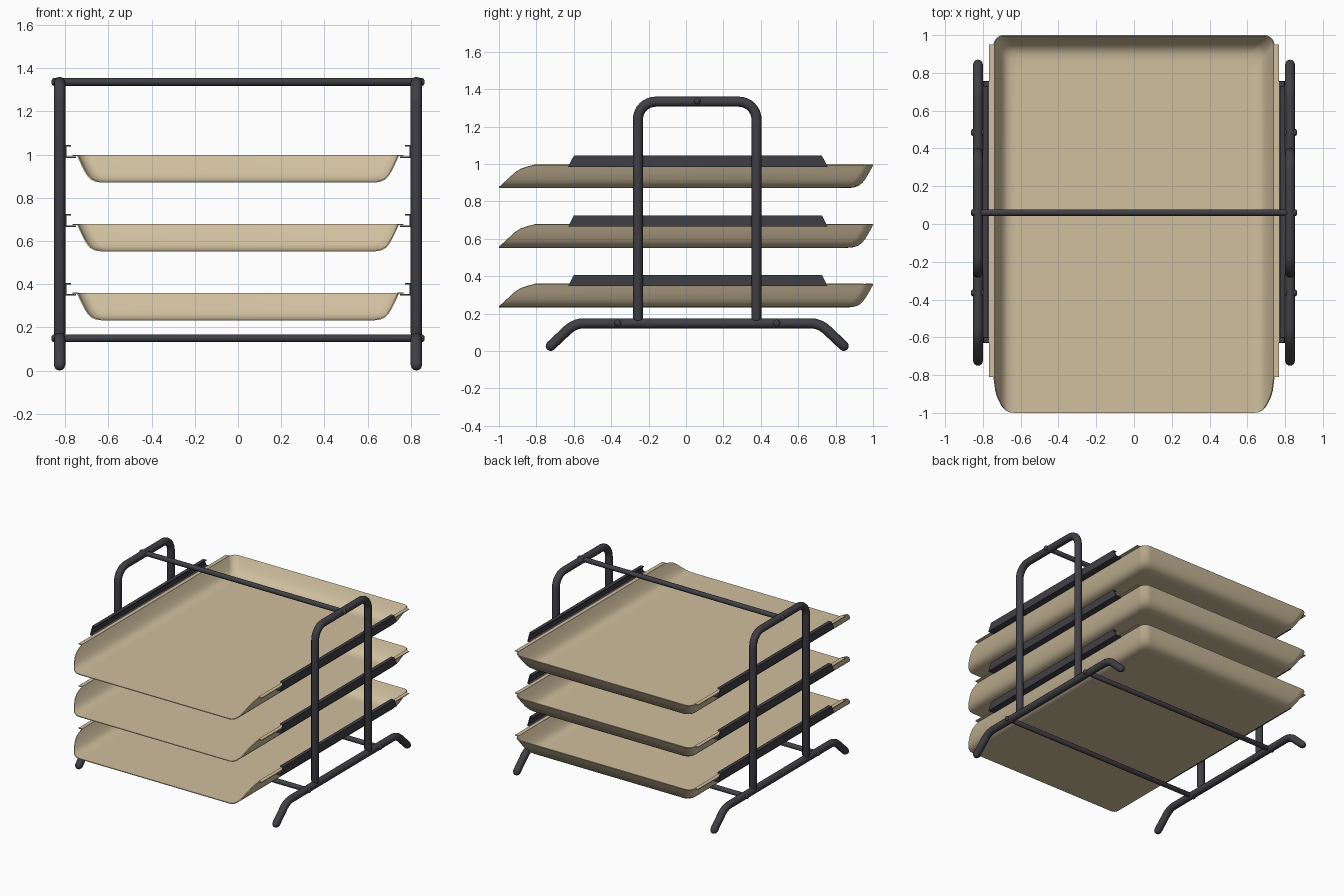
import bpy, bmesh, math
from mathutils import Vector

cube = bpy.data.objects.get("Cube")
if cube:
    bpy.data.objects.remove(cube, do_unlink=True)


def material(name, rgb):
    m = bpy.data.materials.new(name)
    m.use_nodes = True
    m.diffuse_color = (*rgb, 1)
    bsdf = next(n for n in m.node_tree.nodes if n.type == 'BSDF_PRINCIPLED')
    bsdf.inputs["Base Color"].default_value = (*rgb, 1)
    bsdf.inputs["Roughness"].default_value = 0.6
    return m


TAN = material("warm tan", (0.63, 0.523, 0.345))
DARK = material("charcoal metal", (0.05, 0.05, 0.06))


def activate(obj):
    bpy.ops.object.select_all(action='DESELECT')
    obj.select_set(True)
    bpy.context.view_layer.objects.active = obj


def add_mesh(name, bm, mat):
    bmesh.ops.recalc_face_normals(bm, faces=bm.faces)
    mesh = bpy.data.meshes.new(name)
    bm.to_mesh(mesh)
    bm.free()
    mesh.materials.append(mat)
    obj = bpy.data.objects.new(name, mesh)
    bpy.context.collection.objects.link(obj)
    return obj


def bake_smooth(obj, degrees):
    """Turn the evaluated object into a plain mesh and smooth it."""
    activate(obj)
    bpy.ops.object.convert(target='MESH')
    bpy.ops.object.shade_smooth_by_angle(angle=math.radians(degrees))


def fillet(points, r, steps=8):
    """Replace the inner corners of a path with arcs."""
    pts = [Vector(p) for p in points]
    out = [pts[0]]
    for a, p, b in zip(pts, pts[1:], pts[2:]):
        u, v = (a - p).normalized(), (b - p).normalized()
        half = u.angle(v) / 2
        c = p + (u + v).normalized() * (r / math.sin(half))
        t = r / math.tan(half)
        s, e = (p + u * t - c).normalized(), (p + v * t - c).normalized()
        out += [c + s.slerp(e, i / steps).normalized() * r for i in range(steps + 1)]
    return out + [pts[-1]]


def tube(name, path, radius, dome):
    """Round bar along a path, with domed ends of the given depth."""
    def cap(end, before):
        d = (end - before).normalized()
        angles = [math.radians(a) for a in (0, 30, 55, 75, 86)]
        return [(end + d * dome * (math.sin(a) - 1), math.cos(a)) for a in angles]
    pts = (cap(path[0], path[1])[::-1] + [(p, 1) for p in path[1:-1]]
           + cap(path[-1], path[-2]))
    curve = bpy.data.curves.new(name, 'CURVE')
    curve.dimensions = '3D'
    curve.bevel_depth = radius
    curve.bevel_resolution = 4
    curve.use_fill_caps = True
    spline = curve.splines.new('POLY')
    spline.points.add(len(pts) - 1)
    for sp, (co, rad) in zip(spline.points, pts):
        sp.co = (*co, 1)
        sp.radius = rad
    curve.materials.append(DARK)
    obj = bpy.data.objects.new(name, curve)
    bpy.context.collection.objects.link(obj)
    bake_smooth(obj, 50)


def prism(name, section, starts, ends, mat):
    """Extrude an (x, z) section along y, with its own y for each end point."""
    bm = bmesh.new()
    a = [bm.verts.new((x, y, z)) for (x, z), y in zip(section, starts)]
    b = [bm.verts.new((x, y, z)) for (x, z), y in zip(section, ends)]
    n = len(section)
    for i in range(n):
        j = (i + 1) % n
        bm.faces.new((a[i], a[j], b[j], b[i]))
    bm.faces.new(a)
    bm.faces.new(b[::-1])
    add_mesh(name, bm, mat)


# Tray shell: U-shaped rings from rim to floor, open and cut at a slant in front
RIM_X, DEPTH = 0.742, 0.122
WALL = [(0, 1), (0.004, 0.93), (0.01, 0.82), (0.02, 0.64), (0.036, 0.38),
        (0.049, 0.22), (0.064, 0.1), (0.085, 0.025), (0.11, 0), (0.125, 0)]


def front_y(t):
    return -1 + 0.13 * t + 0.065 * (max(0, t - 0.7) / 0.3) ** 2


def tray(name, z):
    bm = bmesh.new()
    rings = []
    for inset, t in WALL:
        w, back, r = RIM_X - inset, 0.999 - 1.2 * inset, 0.055
        pts = [(-w, front_y(t))]
        for cx, start in ((-w + r, 180), (w - r, 90)):
            for i in range(9):
                a = math.radians(start - i * 90 / 8)
                pts.append((cx + r * math.cos(a), back - r + r * math.sin(a)))
        pts.append((w, front_y(t)))
        rings.append([bm.verts.new((x, y, z + t * DEPTH)) for x, y in pts])
    for o, n in zip(rings, rings[1:]):
        for i in range(len(o) - 1):
            bm.faces.new((o[i], o[i + 1], n[i + 1], n[i]))
    bm.faces.new(rings[-1])
    obj = add_mesh(name, bm, TAN)
    solid = obj.modifiers.new("thickness", 'SOLIDIFY')
    solid.thickness = 0.006
    solid.offset = 0
    bake_smooth(obj, 40)


def side_parts(level, side_name, s, z):
    # Thin side flange resting in the rail
    rim = z + DEPTH
    flange = [(s * 0.738, rim - 0.003), (s * 0.767, rim - 0.003),
              (s * 0.767, rim + 0.003), (s * 0.738, rim + 0.003)]
    prism(f"{level}_tray_flange_{side_name}", flange, [-0.81] * 4, [0.95] * 4, TAN)
    # C-shaped support rail with slanted ends
    lo, hi, th = rim - 0.011, rim + 0.048, 0.007
    section = [(0.75, lo), (0.8, lo), (0.8, hi), (0.773, hi),
               (0.773, hi - th), (0.793, hi - th), (0.793, lo + th), (0.75, lo + th)]
    slant = [0.03 * (zz - lo) / (hi - lo) for _, zz in section]
    prism(f"{level}_rail_{side_name}", [(s * x, zz) for x, zz in section],
          [-0.63 + k for k in slant], [0.757 - k for k in slant], DARK)


SIDES = (("left", 1), ("right", -1))
for i, level in enumerate(("lower", "middle", "upper")):
    base = 0.236 + i * 0.319
    tray(f"{level}_tray", base)
    for side_name, s in SIDES:
        side_parts(level, side_name, s, base)

# Side frames: an arch standing on a bent foot bar
MID, TUBE, FOOT_Z = 0.06, 0.027, 0.148
for side_name, s in SIDES:
    x = s * 0.826
    arch = [(x, MID - 0.317, FOOT_Z), (x, MID - 0.317, 1.333),
            (x, MID + 0.317, 1.333), (x, MID + 0.317, FOOT_Z)]
    tube(f"arch_{side_name}", fillet(arch, 0.095), TUBE, TUBE)
    foot = [(x, MID - 0.803, 0.009), (x, MID - 0.655, FOOT_Z),
            (x, MID + 0.655, FOOT_Z), (x, MID + 0.803, 0.009)]
    tube(f"foot_{side_name}", fillet(foot, 0.13), TUBE, TUBE)

# Cross bars joining the two frames
for name, y, z in (("top_bar", MID, 1.337), ("front_bar", MID - 0.425, 0.15),
                   ("back_bar", MID + 0.425, 0.15)):
    tube(name, [Vector((-0.864, y, z)), Vector((0.864, y, z))], 0.018, 0.01)
